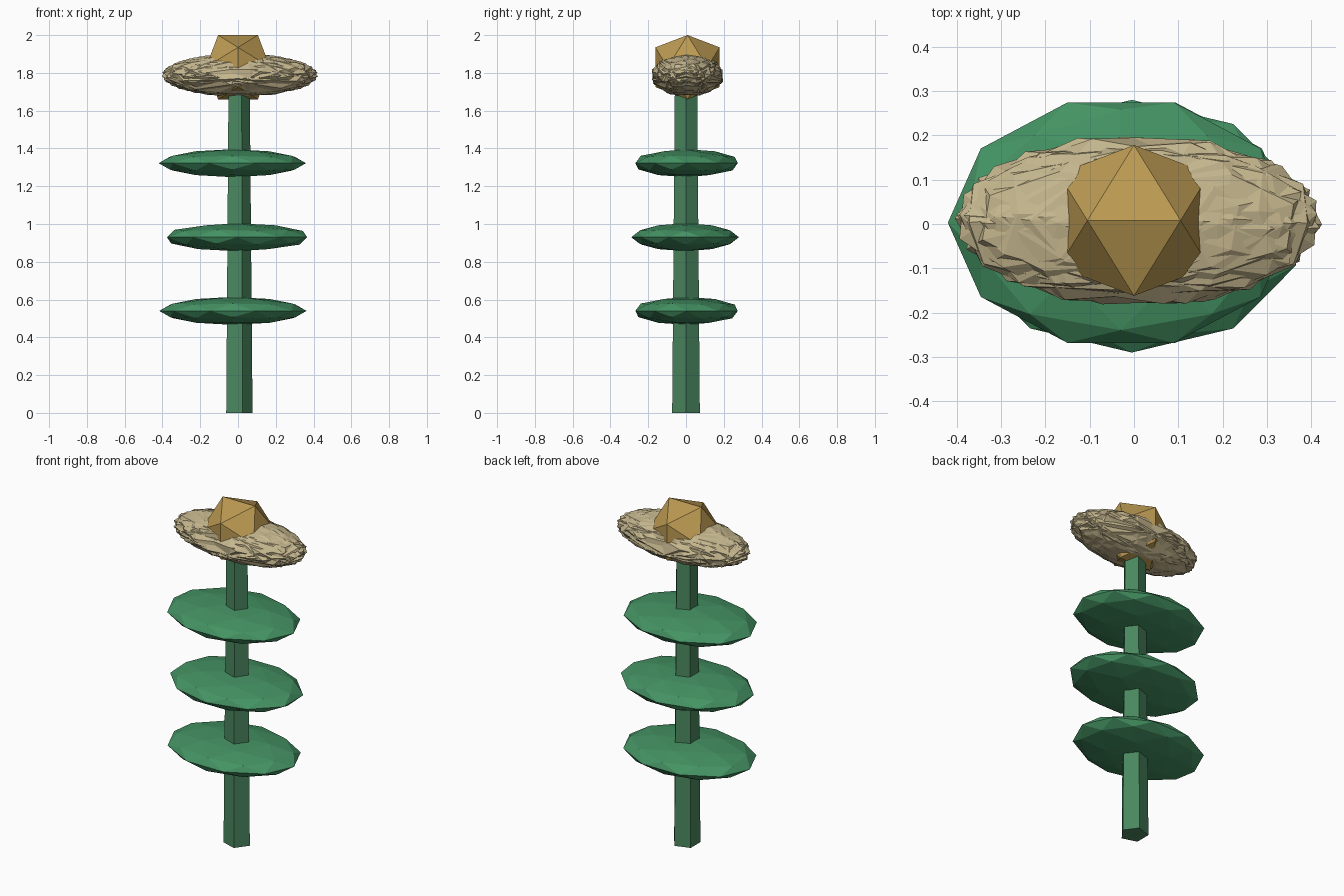
import bpy, bmesh, math, random
from mathutils import Matrix, Euler, Vector

if "Cube" in bpy.data.objects:
    bpy.data.objects.remove(bpy.data.objects["Cube"])

random.seed(4)


def material(name, color):
    m = bpy.data.materials.new(name)
    m.diffuse_color = (*color, 1)
    m.use_nodes = True
    m.node_tree.nodes["Principled BSDF"].inputs["Base Color"].default_value = m.diffuse_color
    return m


def finish(name, bm, mat):
    bmesh.ops.recalc_face_normals(bm, faces=bm.faces)
    me = bpy.data.meshes.new(name)
    bm.to_mesh(me)
    bm.free()
    me.materials.append(mat)
    ob = bpy.data.objects.new(name, me)
    bpy.context.collection.objects.link(ob)
    return ob


def ellipsoid(center, radii, rot):
    # turn first, then squash, so every copy fits the same ellipsoid
    return (Matrix.Translation(center) @ Matrix.Diagonal((*radii, 1))
            @ Euler(rot).to_matrix().to_4x4())


stem_mat = material("stem_green", (0.068, 0.245, 0.115))
leaf_mat = material("leaf_green", (0.058, 0.29, 0.125))
petal_mat = material("petal_cream", (0.56, 0.47, 0.27))
heart_mat = material("heart_gold", (0.50, 0.32, 0.085))

# stem: tapered pentagon with a corner towards +x
bm = bmesh.new()
rings = [[bm.verts.new((r * math.cos(k * math.tau / 5), r * math.sin(k * math.tau / 5), z))
          for k in range(5)] for r, z in ((0.077, 0), (0.062, 1.75))]
for k in range(5):
    j = (k + 1) % 5
    bm.faces.new((rings[0][k], rings[0][j], rings[1][j], rings[1][k]))
bm.faces.new(rings[0][::-1])
bm.faces.new(rings[1])
finish("stem", bm, stem_mat)

# three flat faceted leaf discs
for i, (x, y, z, spin) in enumerate(((-0.027, 0.003, 0.54, 18), (-0.005, -0.005, 0.93, 0),
                                     (-0.03, 0.003, 1.322, 18))):
    bm = bmesh.new()
    bmesh.ops.create_icosphere(bm, subdivisions=2, radius=1, matrix=ellipsoid(
        (x, y, z), (0.39, 0.285, 0.074), (0, 0, math.radians(spin))))
    finish(f"leaf_{i + 1}", bm, leaf_mat)

# spiky petal ring: low spheres turned about the long axis
bm = bmesh.new()
COUNT = 7
for i in range(COUNT):
    rot = (i * math.pi / COUNT, random.uniform(-0.1, 0.1),
           random.uniform(-0.1, 0.1) + math.pi / 2)
    bmesh.ops.create_uvsphere(bm, u_segments=7, v_segments=5, radius=1, matrix=ellipsoid(
        (0.01, 0.008, 1.788), (0.415, 0.197, 0.115), rot))
finish("petals", bm, petal_mat)

# flower heart: icosahedron with one edge on top
bm = bmesh.new()
a, b = 0.2 * 0.5257, 0.2 * 0.8507
for s in (-1, 1):
    for t in (-1, 1):
        for p in ((s * a, 0, t * b), (0, s * b, t * a), (s * b, t * a, 0)):
            bm.verts.new(Vector(p) + Vector((0, 0.008, 1.83)))
bmesh.ops.convex_hull(bm, input=bm.verts)
finish("flower_heart", bm, heart_mat)
